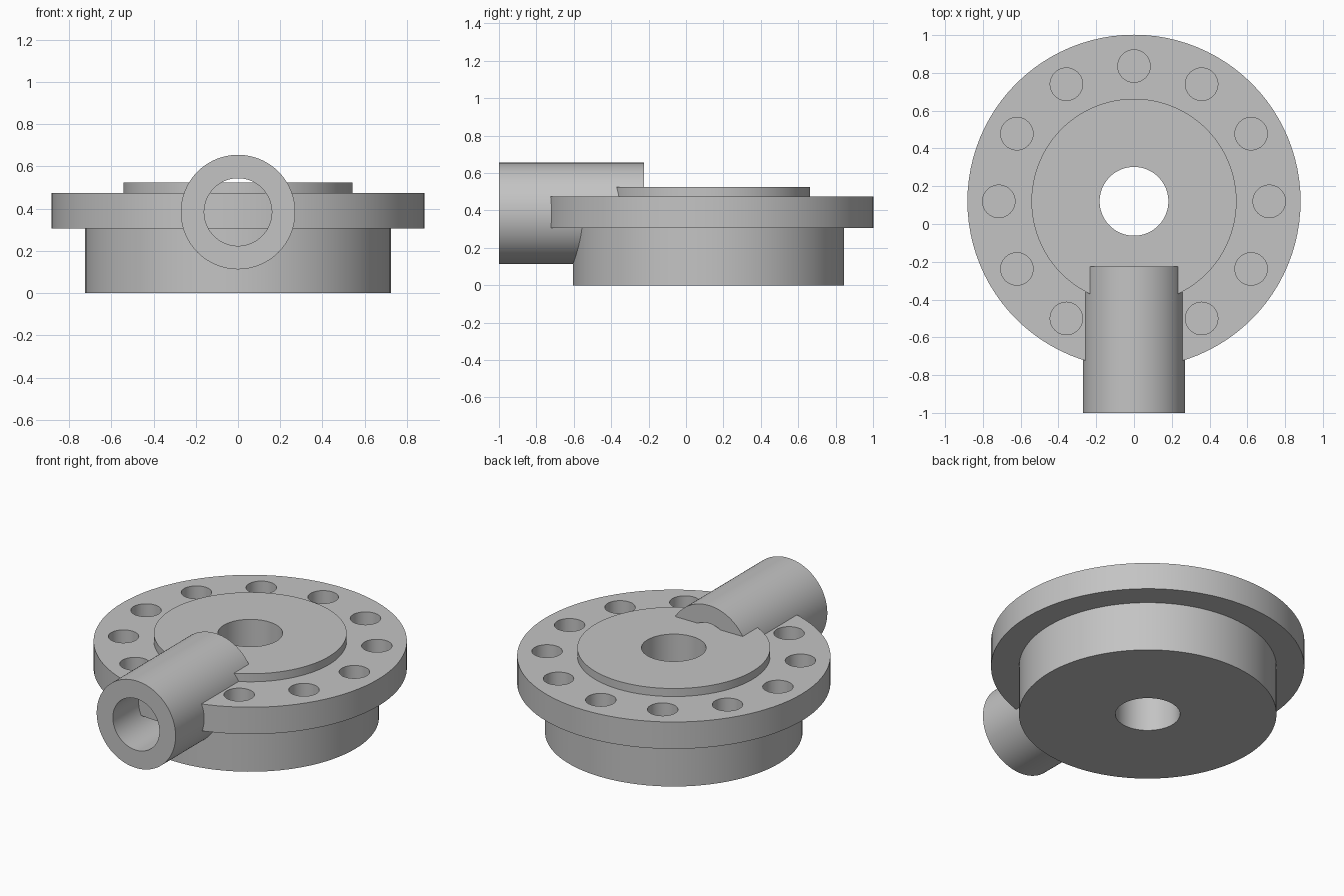
import bpy, bmesh, math
from mathutils import Matrix, Vector

if "Cube" in bpy.data.objects:
    bpy.data.objects.remove(bpy.data.objects["Cube"])

CENTRE_Y = 0.12
SEGMENTS = 96

metal = bpy.data.materials.new("grey_metal")
metal.use_nodes = True
GREY = (0.55, 0.55, 0.55, 1)
metal.diffuse_color = GREY
metal.node_tree.nodes["Principled BSDF"].inputs["Base Color"].default_value = GREY


def finish(bm, name):
    bmesh.ops.recalc_face_normals(bm, faces=bm.faces)
    mesh = bpy.data.meshes.new(name)
    bm.to_mesh(mesh)
    bm.free()
    mesh.materials.append(metal)
    obj = bpy.data.objects.new(name, mesh)
    bpy.context.collection.objects.link(obj)
    return obj


def lathe(name, profile, matrix):
    """Spin a closed (radius, height) outline around z, then place it."""
    bm = bmesh.new()
    rings = []
    for i in range(SEGMENTS):
        a = 2 * math.pi * i / SEGMENTS
        rings.append([bm.verts.new((r * math.sin(a), r * math.cos(a), z)) for r, z in profile])
    n = len(profile)
    for i in range(SEGMENTS):
        a, b = rings[i], rings[(i + 1) % SEGMENTS]
        for j in range(n):
            k = (j + 1) % n
            bm.faces.new((a[j], a[k], b[k], b[j]))
    bm.transform(matrix)
    return finish(bm, name)


def smooth(obj):
    bpy.ops.object.select_all(action='DESELECT')
    obj.select_set(True)
    bpy.context.view_layer.objects.active = obj
    bpy.ops.object.shade_smooth_by_angle(angle=math.radians(30))


# Stepped round housing: hub, bolt flange, raised face and central bore
housing = lathe("flanged_housing",
                [(0.182, 0), (0.725, 0), (0.725, 0.307), (0.882, 0.307), (0.882, 0.474),
                 (0.543, 0.474), (0.543, 0.524), (0.182, 0.524)],
                Matrix.Translation((0, CENTRE_Y, 0)))

# Ring of blind bolt holes
bm = bmesh.new()
for i in range(12):
    a = math.radians(30 * i)
    spot = Vector((0.716 * math.sin(a), CENTRE_Y + 0.716 * math.cos(a), 0.45))
    bmesh.ops.create_cone(bm, cap_ends=True, segments=40, radius1=0.086, radius2=0.086,
                          depth=0.24, matrix=Matrix.Translation(spot))
cutter = finish(bm, "bolt_hole_cutter")
cut = housing.modifiers.new("bolt_holes", 'BOOLEAN')
cut.object = cutter
cut.operation = 'DIFFERENCE'
cut.solver = 'EXACT'
bpy.context.view_layer.objects.active = housing
bpy.ops.object.modifier_apply(modifier=cut.name)
bpy.data.objects.remove(cutter)
smooth(housing)

# Side pipe, its axis running front to back
pipe = lathe("side_pipe",
             [(0.16, 0), (0.271, 0), (0.271, 0.775), (0.16, 0.775)],
             Matrix.Translation((0, -1, 0.384)) @ Matrix.Rotation(math.radians(-90), 4, 'X'))
smooth(pipe)
